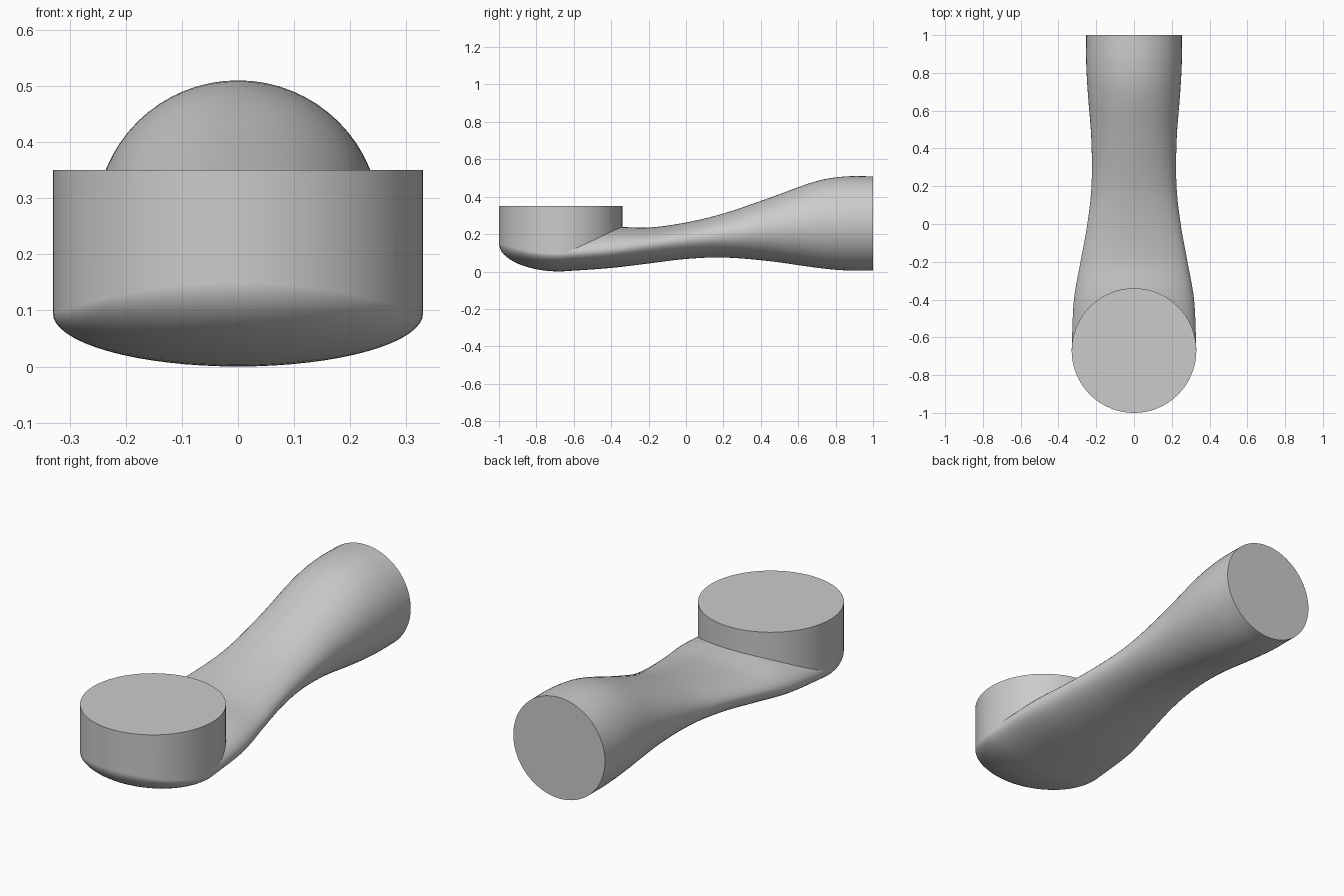
import bpy, bmesh, math

cube = bpy.data.objects.get("Cube")
if cube:
    bpy.data.objects.remove(cube, do_unlink=True)

grey = bpy.data.materials.new("plain grey")
grey.use_nodes = True
colour = (0.6, 0.6, 0.6, 1)
grey.diffuse_color = colour
grey.node_tree.nodes["Principled BSDF"].inputs["Base Color"].default_value = colour

R, CY, TOP = 0.33, -0.67, 0.35   # cup radius, cup centre, cup rim height
STEPS = 16                        # stations in a quarter turn of the cup
SIDES = 64


def finish(name, bm):
    bmesh.ops.remove_doubles(bm, verts=bm.verts, dist=1e-5)
    bmesh.ops.recalc_face_normals(bm, faces=bm.faces)
    mesh = bpy.data.meshes.new(name)
    bm.to_mesh(mesh)
    bm.free()
    mesh.materials.append(grey)
    obj = bpy.data.objects.new(name, mesh)
    bpy.context.collection.objects.link(obj)
    bpy.ops.object.select_all(action='DESELECT')
    obj.select_set(True)
    bpy.context.view_layer.objects.active = obj
    bpy.ops.object.shade_smooth_by_angle(angle=math.radians(35))


def skin(bm, rings):
    loops = [[bm.verts.new(p) for p in ring] for ring in rings]
    n = len(loops[0])
    for a, b in zip(loops, loops[1:]):
        for i in range(n):
            j = (i + 1) % n
            bm.faces.new((a[i], a[j], b[j], b[i]))
    return loops


def spline(p0, p1, p2, p3, t):
    """Smooth station between p1 and p2, allowing for uneven spacing in y."""
    span = p2[0] - p1[0]
    out = [p1[0] + span * t]
    for k in range(1, len(p1)):
        m1 = (p2[k] - p0[k]) / (p2[0] - p0[0]) * span
        m2 = (p3[k] - p1[k]) / (p3[0] - p1[0]) * span
        out.append((2*t**3 - 3*t**2 + 1) * p1[k] + (t**3 - 2*t**2 + t) * m1
                   + (3*t**2 - 2*t**3) * p2[k] + (t**3 - t**2) * m2)
    return out


def seam(s):
    """Height where the cup wall meets its rounded underside."""
    return 0.095 + 0.055 * max(s, 0) ** 2


# Handle stations: y, half width, bottom, widest height, top
key = [
    (1.0, 0.253, 0.005, 0.257, 0.509),
    (0.85, 0.253, 0.006, 0.257, 0.508),
    (0.7, 0.245, 0.02, 0.25, 0.484),
    (0.45, 0.226, 0.055, 0.225, 0.395),
    (0.2, 0.225, 0.075, 0.19, 0.31),
    (0.0, 0.247, 0.067, 0.168, 0.262),
    (-0.2, 0.283, 0.043, 0.142, 0.235),
    (-0.4, 0.318, 0.019, 0.115, 0.237),
    (CY, R, 0.0, 0.095, 0.2),
]
stations = []
for i in range(len(key) - 1):
    quad = [key[max(i - 1, 0)], key[i], key[i + 1], key[min(i + 2, len(key) - 1)]]
    stations += [spline(*quad, t / 5) for t in range(5)]
# Rounded front underside
for i in range(STEPS + 1):
    t = math.pi / 2 * i / STEPS
    s, c = math.sin(t), math.cos(t)
    stations.append((CY - R * s, R * c, 0.15 * (1 - c), seam(s), seam(s) + 0.1 * c))

rings = []
for y, w, low, mid, high in stations:
    ring = []
    for i in range(SIDES):
        a = 2 * math.pi * i / SIDES
        u = math.sin(a)
        ring.append((w * math.cos(a), y, mid + u * (high - mid if u > 0 else mid - low)))
    rings.append(ring)
bm = bmesh.new()
loops = skin(bm, rings)
bm.faces.new(loops[0])
finish("handle", bm)

# Round cup with a flat top
lower, upper = [], []
for i in range(STEPS * 4):
    a = math.pi / 2 * i / STEPS
    x, y = R * math.cos(a), CY + R * math.sin(a)
    lower.append((x, y, seam(-math.sin(a))))
    upper.append((x, y, TOP))
bm = bmesh.new()
loops = skin(bm, [lower, upper])
bm.faces.new(loops[1])
finish("cup", bm)
